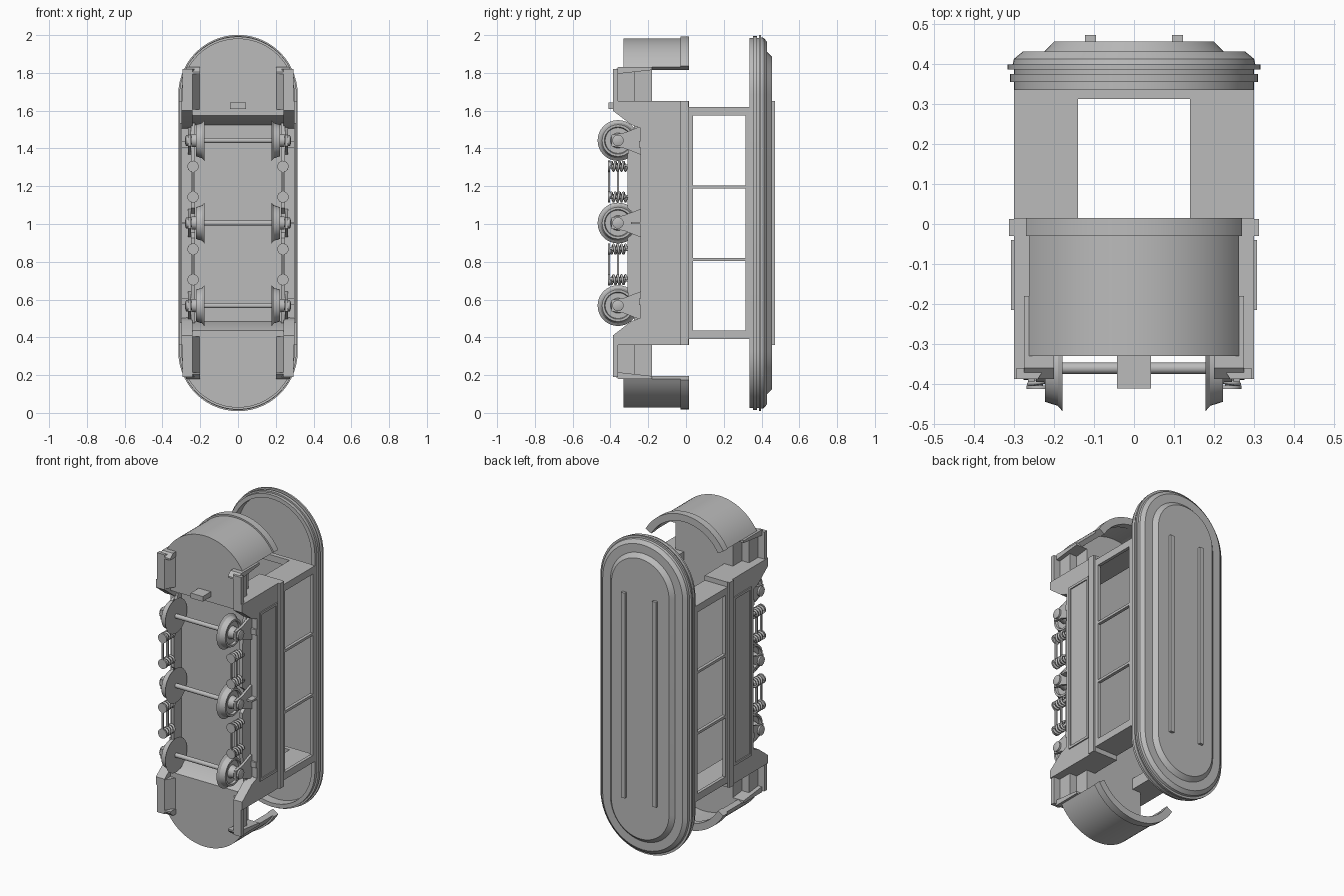
import bpy, bmesh, math
from mathutils import Vector

old = bpy.data.objects.get("Cube")
if old:
    bpy.data.objects.remove(old)

CZ = 1.005  # middle of the carriage along its length; all z values below are relative to it
grey = bpy.data.materials.new("plain_grey")
grey.use_nodes = True
COL = (0.5, 0.5, 0.5, 1)
grey.diffuse_color = COL
grey.node_tree.nodes["Principled BSDF"].inputs["Base Color"].default_value = COL
parts = []


def finish(name, data, mirror=""):
    """Link an object at the carriage centre; mirror may hold 'x' and 'z'."""
    ob = bpy.data.objects.new(name, data)
    bpy.context.collection.objects.link(ob)
    ob.location.z = CZ
    data.materials.append(grey)
    if mirror:
        m = ob.modifiers.new("mirror", 'MIRROR')
        m.use_axis = ('x' in mirror, False, 'z' in mirror)
        m.use_mirror_merge = False
    parts.append(ob)
    return ob


def loft(name, rings, mirror=""):
    """Skin a list of equal closed rings and cap both ends."""
    bm = bmesh.new()
    vs = [[bm.verts.new(p) for p in r] for r in rings]
    n = len(vs[0])
    for a, b in zip(vs, vs[1:]):
        for i in range(n):
            bm.faces.new((a[i], a[(i + 1) % n], b[(i + 1) % n], b[i]))
    bm.faces.new(vs[0])
    bm.faces.new(vs[-1])
    bmesh.ops.recalc_face_normals(bm, faces=bm.faces)
    me = bpy.data.meshes.new(name)
    bm.to_mesh(me)
    bm.free()
    return finish(name, me, mirror)


def prism(name, axis, pts, a, b, mirror=""):
    """Extrude a 2D outline along an axis; the outline uses the other two axes in order."""
    def p3(p, t):
        c = list(p)
        c.insert("xyz".index(axis), t)
        return Vector(c)
    return loft(name, [[p3(p, t) for p in pts] for t in (a, b)], mirror)


def box(name, x, y, z, mirror=""):
    return prism(name, 'z', [(x[0], y[0]), (x[1], y[0]), (x[1], y[1]), (x[0], y[1])], z[0], z[1], mirror)


def lathe_x(name, profile, y, z, mirror="", n=32):
    """Turn an (x, radius) profile about an axis parallel to x."""
    rings = [[Vector((x, y + r * math.cos(i * math.tau / n), z + r * math.sin(i * math.tau / n)))
              for i in range(n)] for x, r in profile]
    return loft(name, rings, mirror)


def arc(r, c, a0, a1, n=28):
    return [(r * math.cos(math.radians(a0 + (a1 - a0) * i / n)),
             c + r * math.sin(math.radians(a0 + (a1 - a0) * i / n))) for i in range(n + 1)]


# Roof: stepped oval shell with a recessed ceiling and two ribs
def stadium(r, y, c=0.68):
    pts = arc(r, c, 0, 180) + arc(r, -c, 180, 360)
    return [Vector((x, y, z)) for x, z in pts]


ROOF = [(.275, .395), (.275, .335), (.30, .335), (.30, .355), (.31, .355), (.31, .375), (.30, .375),
        (.30, .386), (.316, .386), (.316, .398), (.303, .398), (.30, .412), (.278, .43), (.225, .43), (.20, .455)]
loft("roof", [stadium(r, y) for r, y in ROOF])
box("roof_rib", (.095, .122), (.45, .472), (-.645, .645), "x")

# Lower body: side walls, floor, waist rail, framed panels
box("side_wall", (.275, .30), (-.24, .015), (-.645, .645), "x")
box("floor", (-.28, .28), (-.235, -.18), (-.63, .63))
box("waist_rail", (.295, .312), (-.03, .012), (-.645, .645), "x")
box("panel_upper_strip", (.298, .307), (-.055, -.04), (-.53, .53), "x")
box("panel_lower_strip", (.298, .307), (-.215, -.20), (-.53, .53), "x")
box("panel_end_strip", (.298, .307), (-.20, -.055), (.515, .53), "xz")

# Window frames: sill, head rail, mullions, corner posts
box("window_sill", (.28, .30), (.01, .037), (-.615, .615), "x")
box("window_head", (.28, .30), (.315, .34), (-.615, .615), "x")
box("window_mullion", (.28, .30), (.03, .32), (.184, .200), "xz")
box("corner_post", (.28, .30), (.03, .32), (.57, .615), "xz")

# End bulkheads with a doorway
box("bulkhead", (.14, .30), (-.19, .34), (.575, .615), "xz")
box("bulkhead_header", (-.145, .145), (.312, .34), (.575, .615), "z")
box("body_end", (.14, .30), (-.19, .015), (.61, .645), "xz")

# Platform bearers sloping down from the floor
prism("platform_bearer", 'x', [(-.235, .52), (-.33, .57), (-.33, .645), (-.18, .645), (-.18, .52)],
      -.24, .24, "z")
prism("outer_bearer", 'x', [(-.235, .50), (-.29, .52), (-.387, .595), (-.387, .645), (-.18, .645), (-.18, .50)],
      .24, .30, "xz")

# Platforms with side steps
STEP = [(0, -.33), (.205, -.33), (.24, -.387), (.293, -.387), (.293, -.36), (.25, -.36), (.25, -.27),
        (.20, -.27), (.20, -.18), (0, -.18)]
prism("platform_steps", 'z', STEP, .60, .815, "xz")
prism("step_end_plate", 'x', [(-.387, .79), (-.387, .80), (-.36, .825), (-.18, .825), (-.18, .81), (-.36, .79)],
      .20, .275, "xz")
prism("platform_end", 'y', arc(.285, .675, 29, 151), -.33, -.18, "z")

# Curved end aprons with a rim
prism("end_apron", 'y', arc(.302, .675, 30, 150) + arc(.272, .675, 150, 30), -.33, .0, "z")
prism("apron_rim", 'y', arc(.312, .675, 30, 150) + arc(.268, .675, 150, 30), -.03, .015, "z")

# Coupler block at the upper end
box("coupler_block", (-.042, .042), (-.41, -.32), (.605, .637))

# Wheels, axles and axle boxes
AY = -.36
WHEEL = [(.178, .0), (.178, .108), (.190, .094), (.222, .084), (.222, .072), (.208, .068),
         (.208, .04), (.225, .035), (.245, .035), (.245, .022), (.27, .022), (.27, 0)]
WHEEL = [(x, max(r, .001)) for x, r in WHEEL]
for label, z, mir in (("middle", 0, "x"), ("end", .437, "xz")):
    lathe_x(label + "_wheel", WHEEL, AY, z, mir)
    lathe_x(label + "_axle", [(-.2, .014), (.2, .014)], AY, z, mir.replace("x", ""), 16)
    prism(label + "_axle_guard", 'x', [(-.395, z - .03), (-.395, z + .03), (-.33, z + .04), (-.24, z + .075),
                                       (-.24, z - .075), (-.33, z - .04)], .248, .264, mir)
    lathe_x(label + "_axle_cap", [(.26, .03), (.275, .03), (.28, .015)], AY, z, mir, 16)

# Running gear side frames
prism("side_frame", 'x', [(-.235, -.53), (-.27, -.53), (-.31, -.36), (-.31, -.08), (-.275, -.05), (-.275, .05),
                          (-.31, .08), (-.31, .36), (-.27, .53), (-.235, .53)], .228, .25, "x")
box("frame_bracket", (.25, .30), (-.29, -.20), (-.006, .006), "x")
box("end_bracket", (.25, .30), (-.25, -.19), (.40, .435), "xz")


# Coil springs with end seats
def spring(name, z, turns=4, n=12):
    cu = bpy.data.curves.new(name, 'CURVE')
    cu.dimensions = '3D'
    cu.bevel_depth = .007
    cu.bevel_resolution = 1
    sp = cu.splines.new('POLY')
    sp.points.add(turns * n)
    for i, p in enumerate(sp.points):
        a = i * math.tau / n
        p.co = (.238 + .023 * math.cos(a), -.40 + .085 * i / (turns * n), z + .023 * math.sin(a), 1)
    finish(name, cu, "xz")
    seat = [(.238 + x, zz) for x, zz in arc(.03, z, 0, 345, 15)]
    prism(name + "_seat", 'y', seat, -.412, -.403, "xz")
    prism(name + "_core", 'y', [(.238 + x * .35, z + (q - z) * .35) for x, q in arc(.03, z, 0, 345, 15)],
          -.405, -.30, "xz")


spring("inner_spring", .138)
spring("outer_spring", .300)

# Tie bars joining each pair of springs
for nm, y in (("lower_tie_bar", -.407), ("upper_tie_bar", -.36)):
    box(nm, (.232, .244), (y - .005, y + .005), (.138, .300), "xz")

# Smooth the curved parts and keep hard edges
bpy.ops.object.select_all(action='DESELECT')
for ob in parts:
    if ob.type == 'MESH':
        ob.select_set(True)
        bpy.context.view_layer.objects.active = ob
bpy.ops.object.shade_smooth_by_angle(angle=math.radians(28))
